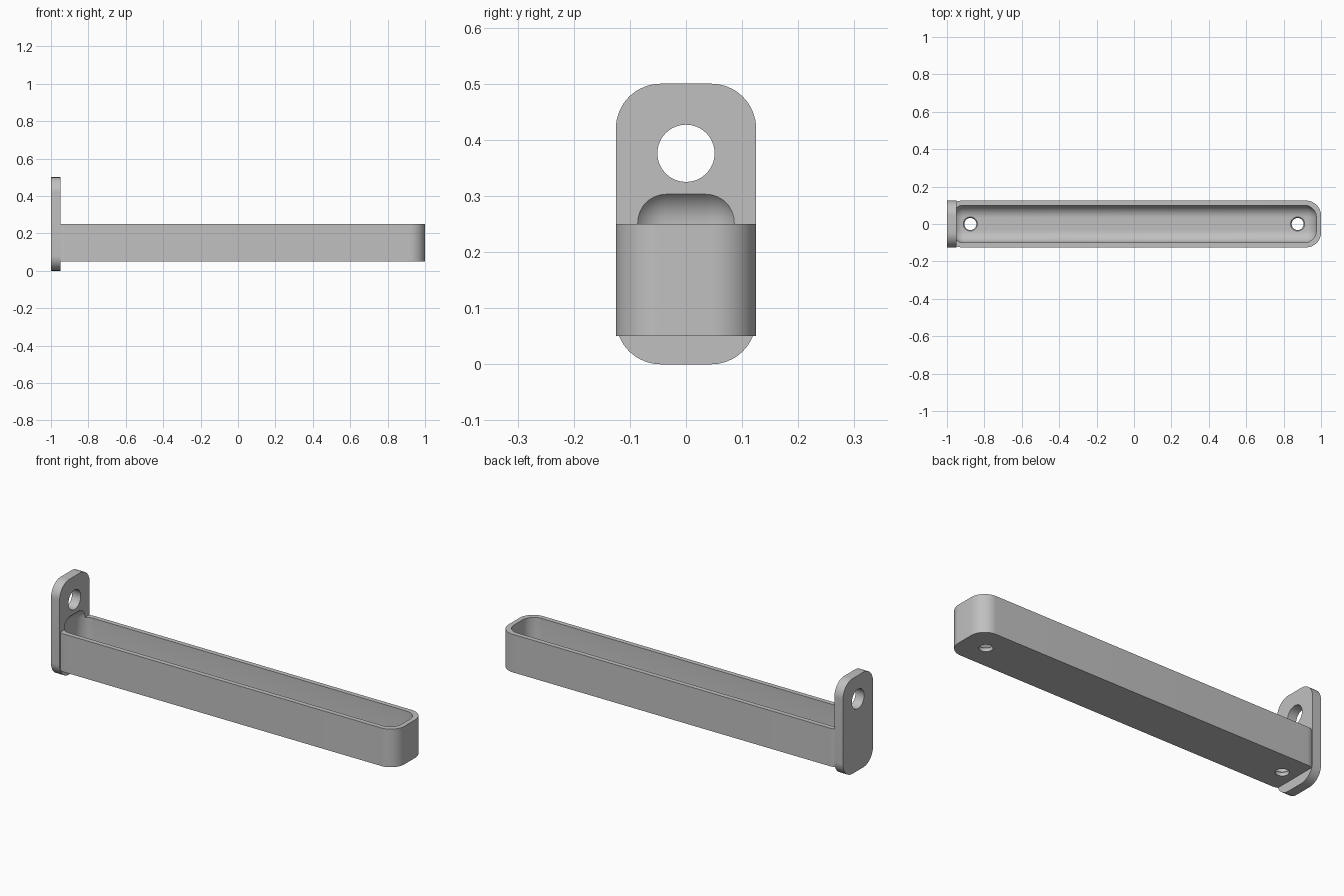
import bpy, bmesh
from math import radians, pi
from mathutils import Matrix, Vector

if "Cube" in bpy.data.objects:
    bpy.data.objects.remove(bpy.data.objects["Cube"])

grey = bpy.data.materials.new("grey plastic")
grey.use_nodes = True
colour = (0.53, 0.53, 0.53, 1)
grey.diffuse_color = colour
grey.node_tree.nodes["Principled BSDF"].inputs["Base Color"].default_value = colour


def finish(bm, name):
    bmesh.ops.recalc_face_normals(bm, faces=bm.faces)
    mesh = bpy.data.meshes.new(name)
    bm.to_mesh(mesh)
    bm.free()
    mesh.materials.append(grey)
    obj = bpy.data.objects.new(name, mesh)
    bpy.context.collection.objects.link(obj)
    return obj


def box(name, low, high, radius=0, axis=None, segments=16):
    """Box between two corners; rounds edges along one axis, or all edges."""
    low, high = Vector(low), Vector(high)
    bm = bmesh.new()
    bmesh.ops.create_cube(bm, size=1)
    for v in bm.verts:
        v.co = (low + high) / 2 + v.co * (high - low)
    if radius:
        edges = [e for e in bm.edges if axis is None
                 or abs((e.verts[0].co - e.verts[1].co)[axis]) > 0.001]
        bmesh.ops.bevel(bm, geom=edges, offset=radius, offset_type='OFFSET',
                        segments=segments, profile=0.5, affect='EDGES')
    return finish(bm, name)


def cone(name, centre, r_low, r_high, depth, axis='Z'):
    bm = bmesh.new()
    turn = Matrix.Rotation(pi / 2, 4, 'Y') if axis == 'X' else Matrix()
    bmesh.ops.create_cone(bm, cap_ends=True, segments=48, radius1=r_low,
                          radius2=r_high, depth=depth,
                          matrix=Matrix.Translation(centre) @ turn)
    return finish(bm, name)


def cut(obj, cutters):
    bpy.context.view_layer.objects.active = obj
    for c in cutters:
        c.hide_render = True
        mod = obj.modifiers.new("cut", 'BOOLEAN')
        mod.operation = 'DIFFERENCE'
        mod.solver = 'EXACT'
        mod.object = c
        bpy.ops.object.modifier_apply(modifier=mod.name)


# Long tray and upright mounting plate
tray = box("tray", (-1, -0.125, 0.05), (1, 0.125, 0.25), 0.08, axis=2)
plate = box("mounting_plate", (-1, -0.125, 0), (-0.95, 0.125, 0.5), 0.08, axis=0)

# Trough hollow, which also dishes the face of the plate
hollow = box("hollow_cutter", (-0.975, -0.1, 0.075), (0.975, 0.1, 0.317), 0.065,
             segments=10)
trim = box("trim_cutter", (-1.1, -0.3, -0.1), (-0.95, 0.3, 0.6))
hang_hole = cone("hang_hole_cutter", (-0.975, 0, 0.376), 0.051, 0.051, 0.2, 'X')

# Drain holes with a slight countersink
drains = []
for x in (-0.875, 0.875):
    drains.append(cone("drain_cutter", (x, 0, 0.06), 0.032, 0.032, 0.1))
    drains.append(cone("countersink_cutter", (x, 0, 0.073), 0.031, 0.041, 0.012))

cut(tray, [trim, hollow] + drains)
cut(plate, [hollow, hang_hole])
for c in [trim, hollow, hang_hole] + drains:
    bpy.data.objects.remove(c)

# Smooth curves, crisp edges
for obj in (tray, plate):
    bpy.ops.object.select_all(action='DESELECT')
    obj.select_set(True)
    bpy.context.view_layer.objects.active = obj
    bpy.ops.object.shade_smooth_by_angle(angle=radians(30))
